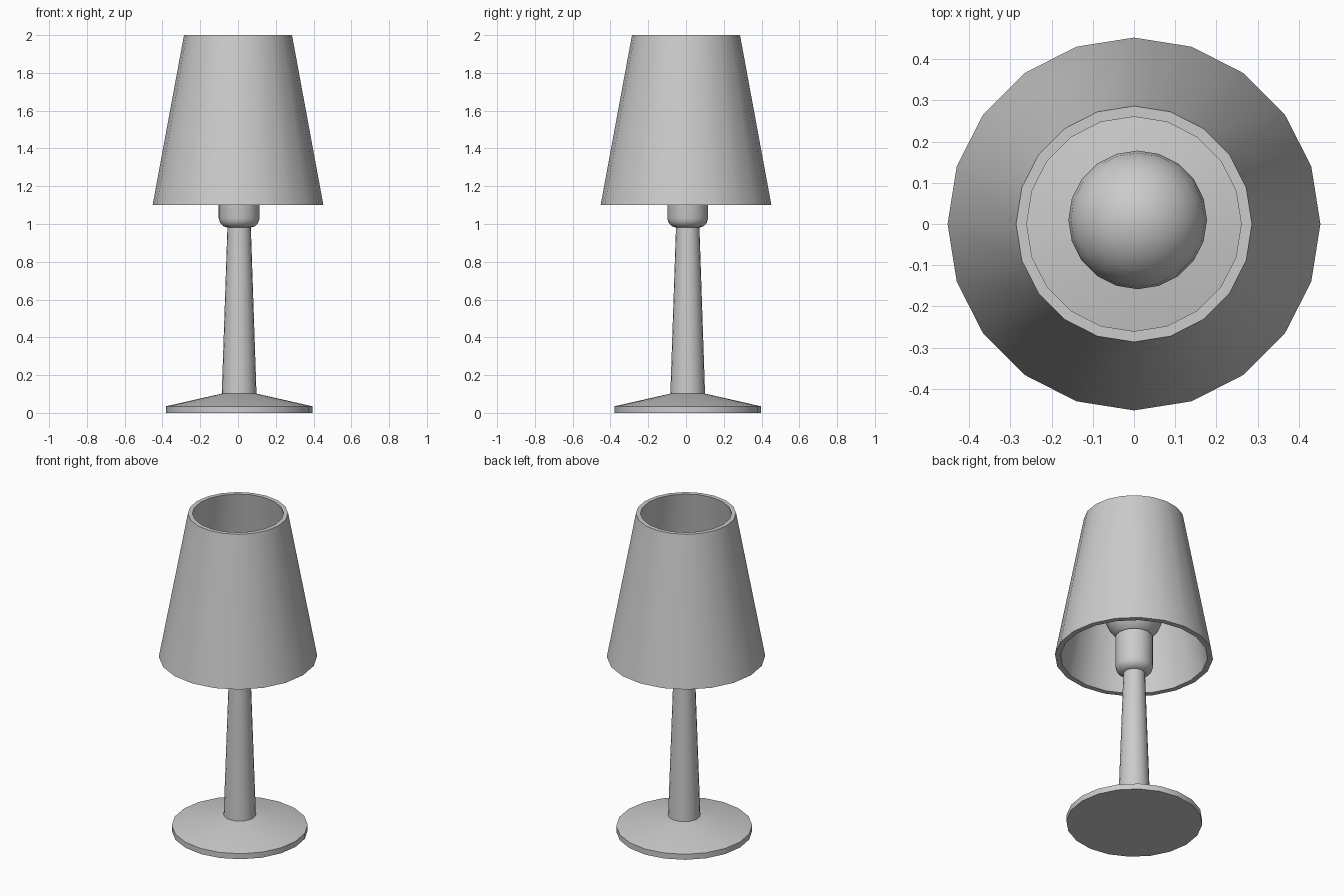
import bpy, bmesh, math

if "Cube" in bpy.data.objects:
    bpy.data.objects.remove(bpy.data.objects["Cube"])

SIDES = 20


def lathe(name, profile, centre=(0, 0), closed=False, angle=35):
    """Revolve (radius, z) points about a vertical axis."""
    bm = bmesh.new()
    rings = []
    for r, z in profile:
        if r < 1e-6:
            rings.append([bm.verts.new((centre[0], centre[1], z))] * SIDES)
            continue
        ring = []
        for i in range(SIDES):
            a = 2 * math.pi * i / SIDES
            ring.append(bm.verts.new((centre[0] + r * math.cos(a),
                                      centre[1] + r * math.sin(a), z)))
        rings.append(ring)
    pairs = list(zip(rings, rings[1:]))
    if closed:
        pairs.append((rings[-1], rings[0]))
    for lo, hi in pairs:
        for i in range(SIDES):
            j = (i + 1) % SIDES
            corners = list(dict.fromkeys((lo[i], lo[j], hi[j], hi[i])))
            bm.faces.new(corners)
    if not closed:
        for ring, point in ((rings[0], profile[0]), (rings[-1], profile[-1])):
            if point[0] > 1e-6:
                bm.faces.new(ring)
    bmesh.ops.recalc_face_normals(bm, faces=bm.faces[:])
    mesh = bpy.data.meshes.new(name)
    bm.to_mesh(mesh)
    bm.free()
    obj = bpy.data.objects.new(name, mesh)
    bpy.context.collection.objects.link(obj)
    bpy.ops.object.select_all(action='DESELECT')
    obj.select_set(True)
    bpy.context.view_layer.objects.active = obj
    bpy.ops.object.shade_smooth_by_angle(angle=math.radians(angle))
    return obj


# The stand sits slightly off the shade's axis
STAND = (0.006, 0.009)

# Foot and tapered stem
lathe("base", [(0.388, 0), (0.388, 0.035), (0.092, 0.102)], STAND)
lathe("stem", [(0.092, 0.10), (0.062, 0.985)], STAND)

# Bulb holder with rounded lower edge
lathe("socket", [(0.058, 0.98), (0.083, 0.988), (0.101, 1.006),
                 (0.108, 1.03), (0.108, 1.22)], STAND, angle=50)

# Round bulb
bulb = [(0.168 * math.sin(math.pi * i / 12),
         1.37 - 0.168 * math.cos(math.pi * i / 12)) for i in range(13)]
lathe("bulb", bulb, (0.009, 0.010))

# Hollow conical shade with wall thickness
lathe("shade", [(0.452, 1.10), (0.286, 2.0), (0.26, 2.0), (0.42, 1.10)],
      closed=True)
